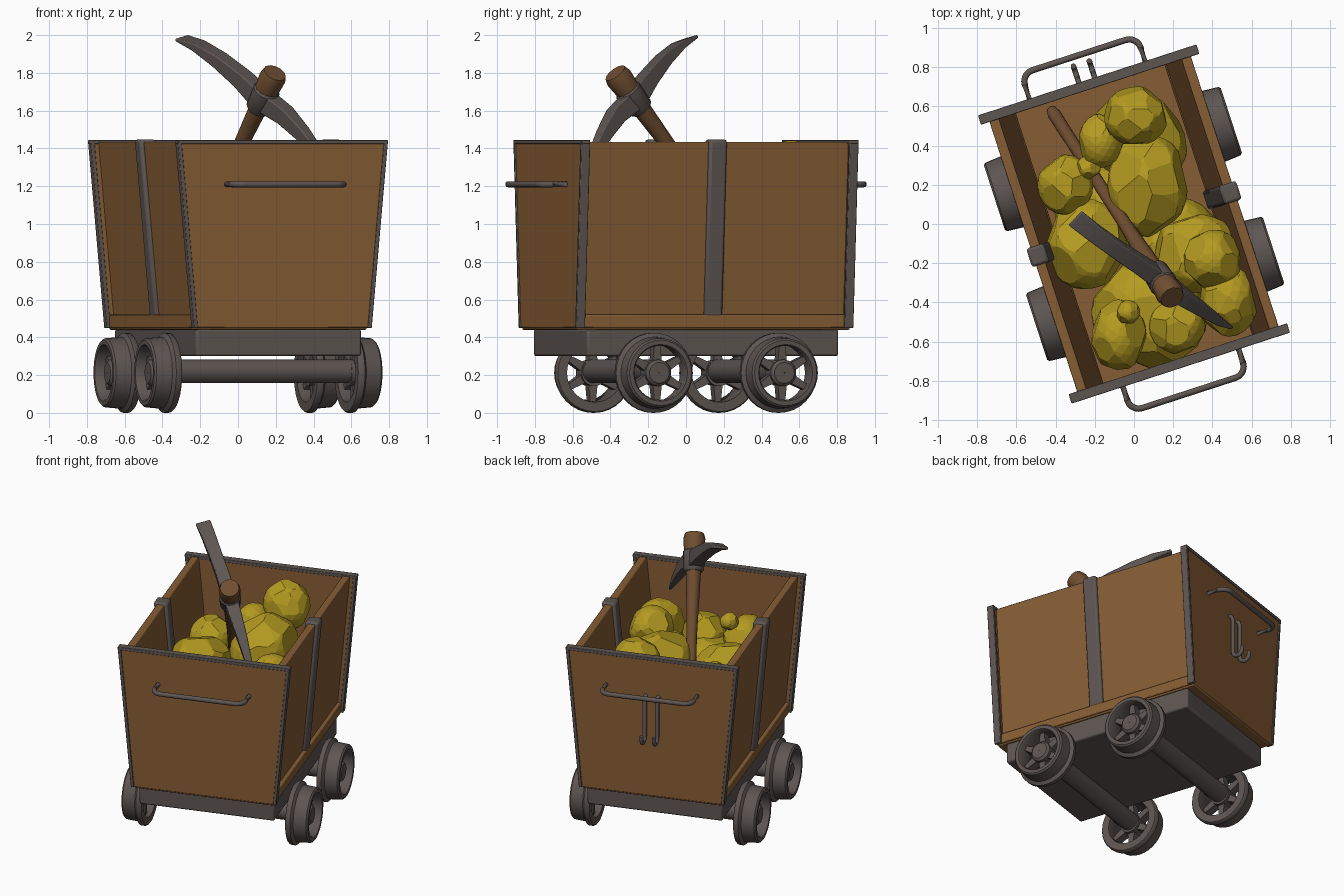
import bpy, bmesh, math, random
from mathutils import Vector, Matrix

if "Cube" in bpy.data.objects:
    bpy.data.objects.remove(bpy.data.objects["Cube"])

random.seed(4)
ROT = math.radians(18)          # whole cart is turned about z


def material(name, col):
    m = bpy.data.materials.new(name)
    m.diffuse_color = (*col, 1)
    m.use_nodes = True
    m.node_tree.nodes["Principled BSDF"].inputs["Base Color"].default_value = m.diffuse_color
    return m


WOOD = material("wood", (0.24, 0.11, 0.035))
DARK_WOOD = material("dark_wood", (0.16, 0.075, 0.03))
IRON = material("iron", (0.11, 0.092, 0.085))
GOLD = material("gold", (0.46, 0.33, 0.015))


def finish(bm, name, mat, turn=True, bevel=0.0, smooth=True):
    bmesh.ops.recalc_face_normals(bm, faces=bm.faces)
    me = bpy.data.meshes.new(name)
    bm.to_mesh(me)
    bm.free()
    ob = bpy.data.objects.new(name, me)
    bpy.context.collection.objects.link(ob)
    me.materials.append(mat)
    if turn:
        ob.rotation_euler.z = ROT
    if bevel:
        b = ob.modifiers.new("bevel", 'BEVEL')
        b.width, b.segments = bevel, 2
    if smooth:
        bpy.context.view_layer.objects.active = ob
        ob.select_set(True)
        bpy.ops.object.shade_smooth_by_angle(angle=math.radians(40))
        ob.select_set(False)
    return ob


def skin(bm, rings, closed=False):
    """Bridge rings of points, capping the ends unless closed."""
    vs = [[bm.verts.new(p) for p in r] for r in rings]
    n = len(vs[0])
    for a, b in zip(vs, vs[1:] + vs[:1] if closed else vs[1:]):
        for i in range(n):
            bm.faces.new((a[i], a[(i + 1) % n], b[(i + 1) % n], b[i]))
    if not closed:
        bm.faces.new(vs[0])
        bm.faces.new(vs[-1])


def prism(name, profile, y0, y1, mat, bevel=0.006):
    """x-z profile extruded along y."""
    bm = bmesh.new()
    skin(bm, [[(x, y, z) for x, z in profile] for y in (y0, y1)])
    return finish(bm, name, mat, bevel=bevel)


def rect(x0, x1, z0, z1):
    return [(x0, z0), (x1, z0), (x1, z1), (x0, z1)]


def rod(name, pts, radii, mat, turn=True, sides=12):
    """Round bar along a path with a radius per point."""
    pts = [Vector(p) for p in pts]
    rings = []
    for i, p in enumerate(pts):
        t = (pts[min(i + 1, len(pts) - 1)] - pts[max(i - 1, 0)]).normalized()
        ref = Vector((1, 0, 0)) if abs(t.x) < 0.02 else Vector((0, 0, 1))
        a = t.cross(ref).normalized()
        b = t.cross(a)
        r = radii if isinstance(radii, float) else radii[i]
        rings.append([p + r * (a * math.cos(k * math.tau / sides) + b * math.sin(k * math.tau / sides))
                      for k in range(sides)])
    bm = bmesh.new()
    skin(bm, rings)
    return finish(bm, name, mat, turn)


# Tub: tapered side walls, straight end panels, floor, chassis
ZB, ZT, WB, WT = 0.45, 1.435, 0.485, 0.575


def slant(off0, off1, s=1, z0=ZB, z1=ZT):
    return [(s * (WB + off0), z0), (s * (WB + off1), z0), (s * (WT + off1), z1), (s * (WT + off0), z1)]


for s, side in ((1, "right"), (-1, "left")):
    prism(side + "_wall", slant(-0.085, -0.035, s), -0.735, 0.735, WOOD)
    prism(side + "_sill", rect(*sorted((s * 0.40, s * 0.482)), 0.45, 0.52), -0.735, 0.735, WOOD)
    prism(side + "_middle_strap", slant(-0.105, -0.012, s, z1=ZT + 0.012), -0.05, 0.05, IRON, 0.015)
for s, end in ((-1, "front"), (1, "back")):
    y0, y1 = sorted((s * 0.728, s * 0.765))
    prism(end + "_panel", [(-WB, ZB), (WB, ZB), (WT, ZT), (-WT, ZT)], y0, y1, WOOD)
    y0, y1 = sorted((s * 0.722, s * 0.772))
    for q, side in ((1, "right"), (-1, "left")):
        prism(f"{end}_{side}_edge_strap", slant(-0.012, 0.01, q), y0, y1, IRON, 0.004)
    prism(end + "_top_strap", rect(-WT - 0.01, WT + 0.01, ZT - 0.012, ZT + 0.01), y0, y1, IRON, 0.004)
    # push handle with rounded corners
    half = [(0.31, 0.755)] + [(0.25 + 0.06 * math.cos(a), 0.845 + 0.06 * math.sin(a))
                              for a in (math.radians(d) for d in range(0, 91, 18))]
    path = half + [(-x, y) for x, y in reversed(half)]
    rod(end + "_handle", [(x, s * y, 1.21) for x, y in path], 0.016, IRON)

prism("floor", rect(-0.47, 0.47, 0.44, 0.49), -0.76, 0.76, WOOD)
prism("chassis", rect(-0.46, 0.46, 0.30, 0.445), -0.70, 0.70, IRON, 0.012)

# Two hooks on the back panel
for x in (-0.045, 0.04):
    curl = [(x, 0.825 - 0.035 * math.cos(a), 0.89 - 0.035 * math.sin(a))
            for a in (math.radians(d) for d in range(0, 181, 30))]
    rod("back_hook", [(x, 0.755, 1.17), (x, 0.78, 1.16), (x, 0.79, 1.13)] + curl + [(x, 0.86, 0.915)], 0.014, IRON)


# Wheels: flanged rim, hub and six spokes, on heavy axles
def lathe(bm, profile, mat, n=32, x0=0):
    rings = [[mat @ Vector((x, r * math.cos(k * math.tau / n), r * math.sin(k * math.tau / n)))
              for r, x in profile] for k in range(n)]
    skin(bm, rings, closed=True)


for y in (-0.348, 0.348):
    rod("axle", [(-0.53, y, 0.22), (0.53, y, 0.22)], 0.063, IRON, sides=24)
    for s in (-1, 1):
        bm = bmesh.new()
        place = Matrix.Translation((0, y, 0.212)) @ Matrix.Diagonal((s, 1, 1, 1))
        lathe(bm, [(0.155, 0.49), (0.205, 0.49), (0.212, 0.50), (0.212, 0.525), (0.19, 0.54),
                   (0.183, 0.625), (0.173, 0.635), (0.15, 0.635), (0.143, 0.625)], place)
        lathe(bm, [(0.002, 0.50), (0.07, 0.50), (0.07, 0.60), (0.055, 0.615), (0.002, 0.615)], place)
        for k in range(6):
            m = place @ Matrix.Rotation(k * math.tau / 6, 4, 'X')
            skin(bm, [[m @ Vector((0.55 + a * 0.03, b * w, r)) for a, b in ((-1, -1), (1, -1), (1, 1), (-1, 1))]
                      for r, w in ((0.05, 0.026), (0.16, 0.015))])
        finish(bm, "wheel", IRON)

# Pickaxe: flared handle, collar and curved head leaning in the heap
top, foot = Vector((0.195, -0.375, 1.80)), Vector((-0.42, 0.58, 0.50))
at = [0, 0.02, 0.08, 0.16, 0.4, 0.8, 0.98, 1]
rod("pick_handle", [top.lerp(foot, t) for t in at],
    [0.062, 0.072, 0.064, 0.048, 0.034, 0.032, 0.034, 0.025], DARK_WOOD, turn=False)
axis = (foot - top).normalized()
mid = Vector((0.13, -0.275, 1.66))
rod("pick_collar", [mid + axis * d for d in (-0.075, -0.06, 0.06, 0.075)],
    [0.06, 0.073, 0.068, 0.055], IRON, turn=False, sides=16)
# centre point, half width, half thickness from chisel end to point
head = [((-0.30, 0.03, 1.985), 0.05, 0.008), ((-0.21, -0.04, 1.945), 0.046, 0.022),
        ((-0.10, -0.12, 1.87), 0.043, 0.034), ((0.02, -0.20, 1.77), 0.043, 0.044),
        (mid, 0.047, 0.055), ((0.25, -0.37, 1.575), 0.04, 0.046),
        ((0.34, -0.43, 1.48), 0.032, 0.036), ((0.43, -0.49, 1.365), 0.022, 0.025),
        ((0.50, -0.53, 1.26), 0.008, 0.006)]
pts = [Vector(h[0]) for h in head]
side = (pts[-1] - pts[0]).cross(axis).normalized()
rings = []
for i, (p, (_, w, th)) in enumerate(zip(pts, head)):
    t = (pts[min(i + 1, len(pts) - 1)] - pts[max(i - 1, 0)]).normalized()
    n = t.cross(side).normalized()
    rings.append([p + side * w * a + n * th * b for a, b in ((-1, -1), (1, -1), (1, 1), (-1, 1))])
bm = bmesh.new()
skin(bm, rings)
finish(bm, "pick_head", IRON, turn=False, bevel=0.006)

# Gold nuggets: (x, y, z, radius x, radius y, radius z), upper heap then filling
rocks = [(0.07, 0.2, 1.12, 0.2, 0.26, 0.22), (0.01, 0.55, 1.28, 0.16, 0.15, 0.165), (-0.17, 0.42, 1.15, 0.11, 0.14, 0.13),
         (-0.23, 0.29, 1.16, 0.06, 0.06, 0.06), (-0.35, 0.2, 1.08, 0.14, 0.15, 0.15), (-0.24, -0.1, 1.02, 0.21, 0.23, 0.2),
         (0.32, -0.15, 0.97, 0.22, 0.2, 0.2), (0.4, -0.18, 1.14, 0.15, 0.15, 0.15), (0.48, -0.39, 1.08, 0.15, 0.18, 0.16),
         (0.22, -0.52, 1.02, 0.14, 0.14, 0.15), (0.08, -0.45, 0.82, 0.29, 0.29, 0.24), (-0.08, -0.57, 1.04, 0.14, 0.18, 0.16),
         (-0.03, -0.45, 1.2, 0.06, 0.06, 0.06), (0.02, 0.42, 0.75, 0.25, 0.25, 0.3), (-0.15, 0.05, 0.7, 0.25, 0.25, 0.25),
         (0.2, -0.1, 0.66, 0.24, 0.24, 0.24)]
for x, y, z, rx, ry, rz in rocks:
    bm = bmesh.new()
    bmesh.ops.create_icosphere(bm, subdivisions=3, radius=1.03)
    for _ in range(26):         # chip flat facets off the ball
        d = Vector([random.gauss(0, 1) for _ in range(3)]).normalized()
        r = bmesh.ops.bisect_plane(bm, geom=bm.verts[:] + bm.edges[:] + bm.faces[:],
                                   plane_co=d * random.uniform(0.88, 0.96), plane_no=d, clear_outer=True)
        edges = [e for e in r["geom_cut"] if isinstance(e, bmesh.types.BMEdge)]
        if edges:
            bmesh.ops.contextual_create(bm, geom=edges)
    bmesh.ops.transform(bm, verts=bm.verts, matrix=Matrix.Translation((x, y, z)) @ Matrix.Diagonal((rx, ry, rz, 1)))
    finish(bm, "gold_nugget", GOLD, turn=False, smooth=False)
